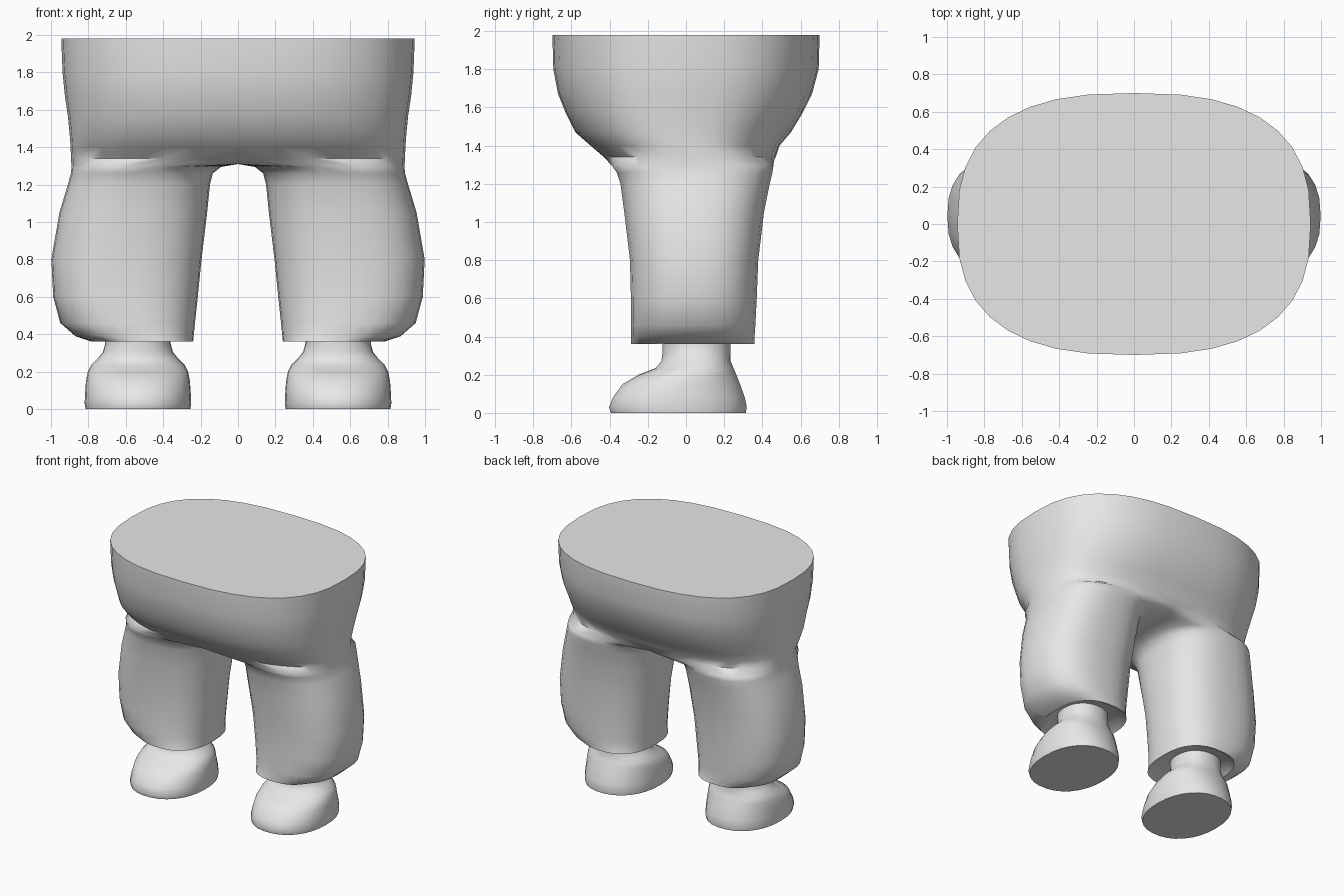
import bpy
from math import sin, cos, pi, radians, copysign

if "Cube" in bpy.data.objects:
    bpy.data.objects.remove(bpy.data.objects["Cube"])

grey = bpy.data.materials.new("plain grey")
grey.use_nodes = True
grey.diffuse_color = (0.8, 0.8, 0.8, 1)
grey.node_tree.nodes["Principled BSDF"].inputs["Base Color"].default_value = (0.8, 0.8, 0.8, 1)

OUTER, INNER = 19, 11          # points on the outside and on the crotch side
COUNT = OUTER + INNER


def oval(angle, x0, x1, y0, y1, z, power):
    """Point on a rounded-box oval between the given limits."""
    def part(v):
        return 0 if abs(v) < 1e-6 else copysign(abs(v) ** (2 / power), v)
    return ((x0 + x1) / 2 + (x1 - x0) / 2 * part(cos(angle)),
            (y0 + y1) / 2 + (y1 - y0) / 2 * part(sin(angle)), z)


def leg_ring(z, x0, x1, y0, y1, power=2.5):
    start = -pi * (OUTER - 1) / COUNT
    return [oval(start + 2 * pi * i / COUNT, x0, x1, y0, y1, z, power) for i in range(COUNT)]


def half_ring(z, rx, y0, y1):
    return [oval(-pi / 2 + pi * i / (OUTER - 1), -rx, rx, y0, y1, z, 2.6) for i in range(OUTER)]


def bridge(upper, lower, closed):
    n = len(upper)
    return [(upper[i], lower[i], lower[(i + 1) % n], upper[(i + 1) % n])
            for i in range(n if closed else n - 1)]


def make(name, verts, faces, angle):
    mesh = bpy.data.meshes.new(name)
    mesh.from_pydata(verts, [], faces)
    mesh.materials.append(grey)
    obj = bpy.data.objects.new(name, mesh)
    bpy.context.collection.objects.link(obj)
    bpy.ops.object.select_all(action='DESELECT')
    obj.select_set(True)
    bpy.context.view_layer.objects.active = obj
    bpy.ops.object.shade_smooth_by_angle(angle=radians(angle))
    mirror = obj.modifiers.new("Mirror", 'MIRROR')
    mirror.merge_threshold = 0.0005
    return obj


verts, faces = [], []


def add(points):
    first = len(verts)
    verts.extend(points)
    return list(range(first, len(verts)))


# Waist and hips: height, half width, front, back
hips = [(1.98, .945, -.70, .70), (1.8, .938, -.695, .695), (1.67, .925, -.67, .66),
        (1.57, .91, -.63, .61), (1.47, .90, -.58, .55), (1.40, .895, -.50, .49),
        (1.34, .893, -.43, .47)]
rings = [add(half_ring(*h)) for h in hips]
faces.append(tuple(rings[0]))
for a, b in zip(rings, rings[1:]):
    faces += bridge(a, b, False)

# Crotch strip joins the hips to the leg below
front, back = verts[rings[-1][0]][1], verts[rings[-1][-1]][1]
crotch = add([(0, back + (front - back) * (i + 1) / (INNER + 1), 1.31) for i in range(INNER)])
last = rings[-1] + crotch

# Trouser leg: height, inside, outside, front, back, squareness
leg = [(1.295, .09, .89, -.39, .46), (1.26, .135, .893, -.365, .455),
       (1.2, .15, .91, -.345, .44), (1.05, .165, .955, -.325, .41),
       (.8, .195, .998, -.295, .38), (.6, .215, .988, -.29, .372),
       (.46, .23, .95, -.29, .365), (.39, .237, .87, -.29, .36),
       (.36, .24, .78, -.29, .36)]
for row in leg:
    ring = add(leg_ring(*row))
    faces += bridge(last, ring, True)
    last = ring

# Hem underside, slightly recessed
ring = add(leg_ring(.40, .30, .74, -.2, .29))
faces += bridge(last, ring, True)
faces.append(tuple(reversed(ring)))
make("trousers", verts, faces, 60)

# Shoes: height, half width, front, back
verts, faces = [], []
shoe = [(.42, .175, -.125, .235), (.35, .175, -.125, .235), (.305, .187, -.125, .235),
        (.27, .215, -.13, .235), (.235, .25, -.16, .25), (.2, .268, -.25, .265),
        (.15, .278, -.335, .285), (.08, .283, -.385, .31), (.03, .285, -.405, .32),
        (0, .28, -.395, .315)]
rings = [add(leg_ring(z, .535 - w, .535 + w, y0, y1, 2.2)) for z, w, y0, y1 in shoe]
for a, b in zip(rings, rings[1:]):
    faces += bridge(a, b, True)
faces += [tuple(rings[0]), tuple(reversed(rings[-1]))]
make("shoes", verts, faces, 50)
